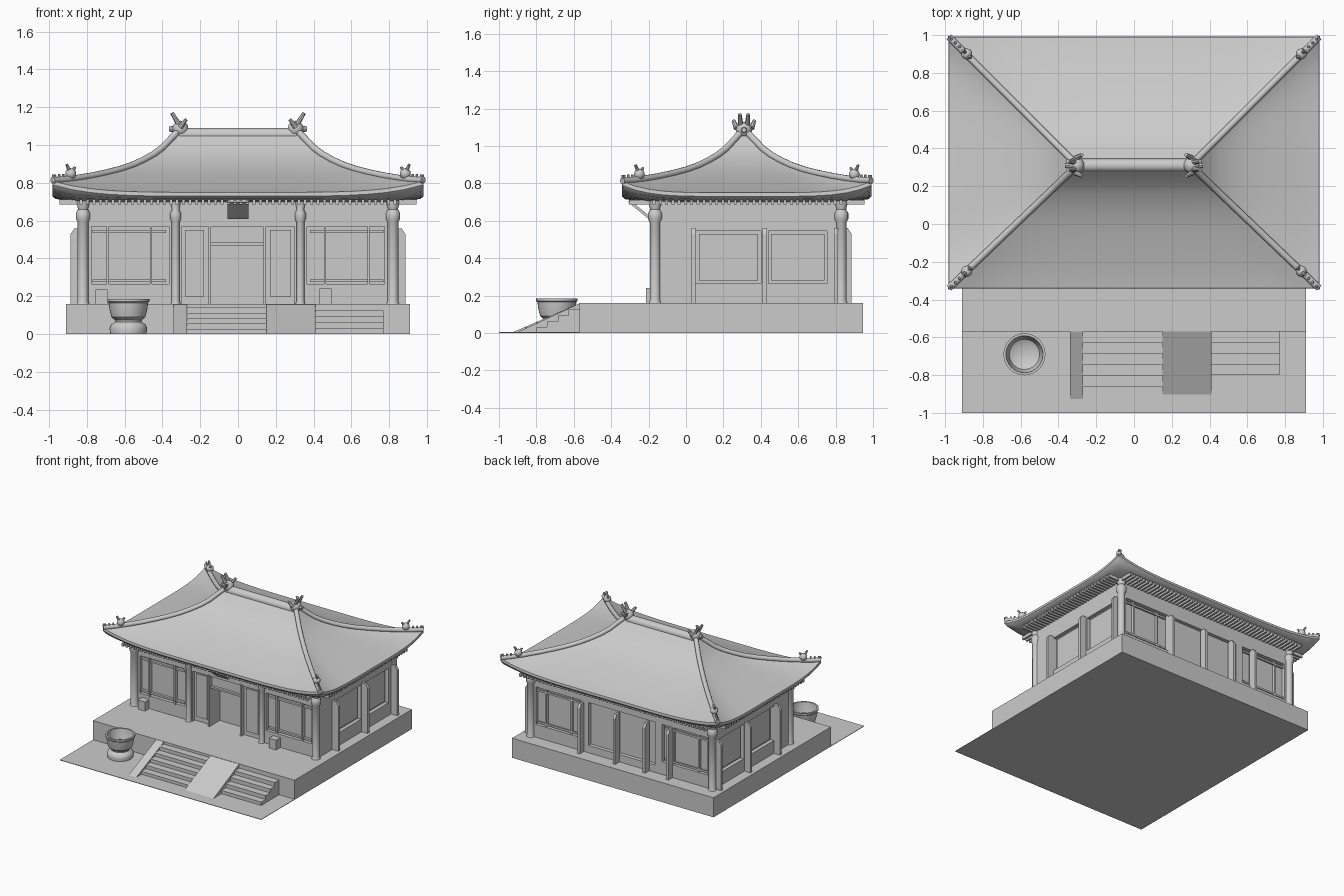
import bpy, bmesh, math
from mathutils import Vector, Matrix

if "Cube" in bpy.data.objects:
    bpy.data.objects.remove(bpy.data.objects["Cube"])


def finish(name, bm, smooth=False):
    bmesh.ops.recalc_face_normals(bm, faces=bm.faces)
    me = bpy.data.meshes.new(name)
    bm.to_mesh(me)
    bm.free()
    ob = bpy.data.objects.new(name, me)
    bpy.context.collection.objects.link(ob)
    if smooth:
        bpy.ops.object.select_all(action='DESELECT')
        ob.select_set(True)
        bpy.context.view_layer.objects.active = ob
        bpy.ops.object.shade_smooth_by_angle(angle=math.radians(35))
    return ob


def add_box(bm, x0, x1, y0, y1, z0, z1):
    m = Matrix.Translation(((x0+x1)/2, (y0+y1)/2, (z0+z1)/2)) @ Matrix.Diagonal((x1-x0, y1-y0, z1-z0, 1))
    bmesh.ops.create_cube(bm, size=1, matrix=m)


def boxes(name, items):
    bm = bmesh.new()
    for b in items:
        add_box(bm, *b)
    return finish(name, bm)


def add_prism(bm, pts, offset):
    """Extrude a planar outline by an offset vector."""
    f = bm.faces.new([bm.verts.new(p) for p in pts])
    r = bmesh.ops.extrude_face_region(bm, geom=[f])
    bmesh.ops.translate(bm, vec=offset, verts=[v for v in r['geom'] if isinstance(v, bmesh.types.BMVert)])


def lathe(name, profile, loc, n=32):
    bm = bmesh.new()
    rings = [[bm.verts.new((loc[0]+r*math.cos(2*math.pi*i/n), loc[1]+r*math.sin(2*math.pi*i/n), loc[2]+z))
              for i in range(n)] for r, z in profile]
    for a, b in zip(rings, rings[1:]):
        for i in range(n):
            bm.faces.new((a[i], a[(i+1) % n], b[(i+1) % n], b[i]))
    bm.faces.new(rings[0])
    bm.faces.new(rings[-1])
    return finish(name, bm, True)


# Terrace and forecourt
boxes("terrace", [(-.91, .91, -.57, .945, 0, .16)])
boxes("forecourt", [(-.91, .91, -1, -.57, 0, .004)])


# Stairs with sloping cheek and central ramp
def stairs(name, x0, x1, y0, top, n):
    d = (-.57 - y0) / n
    boxes(name, [(x0, x1, y0+i*d, -.565, 0, top*(i+1)/n) for i in range(n)])


stairs("main_steps", -.27, .15, -.86, .14, 5)
stairs("side_steps", .41, .77, -.80, .125, 4)
for name, x0, x1, y0 in (("stair_cheek", -.34, -.27, -.935), ("stair_ramp", .15, .41, -.91)):
    bm = bmesh.new()
    add_prism(bm, [(x0, y0, 0), (x0, -.565, 0), (x0, -.565, .16)], (x1-x0, 0, 0))
    finish(name, bm)

# Water urn
lathe("urn", [(.095, 0), (.1, .03), (.092, .05), (.07, .065), (.072, .075), (.09, .09), (.1, .13), (.104, .165),
              (.111, .172), (.111, .185), (.098, .185), (.093, .15), (.08, .105), (.05, .088)], (-.58, -.69, 0))

# Hall body with open doorway
boxes("hall_body", [(-.80, .80, -.03, .80, .16, .71), (-.80, -.15, -.13, -.02, .16, .71),
                    (.14, .80, -.13, -.02, .16, .71), (-.16, .15, -.13, -.02, .47, .71)])

# Wall frames: sills, lintels and posts around the recessed panels
frame = []
for s in (-1, 1):
    a, b = sorted((s*.79, s*.83))
    frame += [(a, b, -.16, .83, .16, .265), (a, b, -.16, .83, .545, .71)]
    for y0, y1 in ((-.16, .05), (.40, .44), (.755, .83)):
        frame.append((a, b, y0, y1, .26, .55))
for y0, y1 in ((-.16, -.12), (.79, .83)):
    frame += [(-.83, .83, y0, y1, .57, .71)]
    for s in (-1, 1):
        for p, q, z0, z1 in ((.30, .83, .16, .265), (.775, .83, .26, .58), (.30, .365, .26, .58)):
            a, b = sorted((s*p, s*q))
            frame.append((a, b, y0, y1, z0, z1))
frame += [(-.30, .30, .79, .83, .16, .22)]
boxes("wall_frames", frame)

# Columns with swollen capitals
for i, (x, y) in enumerate([(x, -.165) for x in (-.82, -.33, .33, .82)] + [(-.82, .83), (.82, .83)]):
    k = 1 if abs(x) > .5 else .75
    lathe(f"column_{i}", [(.034*k, 0), (.028*k, .015), (.028*k, .43), (.038*k, .45), (.038*k, .48),
                          (.026*k, .50), (.034*k, .53), (.034*k, .55)], (x, y, .16), 16)

# Buttress boards with slanted tops on the sides and back
bm = bmesh.new()
prof = [(0, .16), (.06, .16), (.06, .53), (.04, .56), (0, .56)]
for s in (-1, 1):
    for y in (.03, .41, .79):
        add_prism(bm, [(s*(.825+d), y, z) for d, z in prof], (0, .022, 0))
for x in (-.46, -.25, .02, .34):
    add_prism(bm, [(x, .825+d, z) for d, z in prof], (.022, 0, 0))
finish("buttress_boards", bm)

# Window lattices: shutter edges and rails, front and back
win = []
for y0, y1 in ((-.165, -.125), (.795, .822)):
    for s in (-1, 1):
        for x in (.69, .46):
            win.append((s*x-.006, s*x+.006, y0, y1, .255, .575))
        a, b = sorted((s*.38, s*.77))
        win += [(a, b, y0+.015, y1, .275, .29), (a, b, y0+.015, y1, .535, .55)]
boxes("window_shutters", win)

# Raised panels inside the side bays
side = []
for s in (-1, 1):
    for y0, y1 in ((.07, .385), (.455, .74)):
        a, b = sorted((s*.79, s*.81))
        side.append((a, b, y0, y1, .28, .53))
boxes("side_panels", side)

# Door surround and flanking panels
boxes("door_frame", [(-.157, -.143, -.165, -.02, .16, .58), (.133, .147, -.165, -.02, .16, .58),
                     (-.15, .14, -.15, -.12, .47, .485), (-.28, -.18, -.142, -.12, .2, .55),
                     (.17, .28, -.142, -.12, .2, .55)])
boxes("terrace_blocks", [(-.755, -.69, -.215, -.16, .16, .235), (.43, .495, -.215, -.16, .16, .24)])

# Tilted name board without lettering
bm = bmesh.new()
add_prism(bm, [(-.055, -.31, .70), (-.055, -.20, .61), (-.055, -.19, .62), (-.055, -.30, .712)], (.11, 0, 0))
finish("entrance_board", bm)

# Hipped roof: concentric rings with upswept corners
N = 20
RIDGE_Y, EAVE_Y = .31, .325
HIP = [(.03, 1.065), (.08, 1.03), (.15, .98), (.22, .945), (.30, .915), (.38, .89), (.48, .867),
       (.58, .85), (.70, .833), (.82, .82), (.92, .812), (1, .81)]


def ring(bm, hx, hy, cy, z, lift):
    pts = []
    for k in range(4):
        for i in range(N):
            u = -1 + 2*i/N
            x, y = ((u, -1), (1, u), (-u, 1), (-1, -u))[k]
            pts.append(bm.verts.new((x*hx, cy+y*hy, z+lift*abs(u)**5)))
    return pts


def level(s):
    return .30+.68*s, .665*s, RIDGE_Y+(EAVE_Y-RIDGE_Y)*s


bm = bmesh.new()
rings = []
for s, z in HIP:
    lift = .06*s*s
    rings.append(ring(bm, *level(s), z-lift, lift))
for hx, hy, z, lift in ((.982, .667, .73, .06), (.965, .65, .715, .045), (.91, .60, .708, .015), (.82, .50, .70, 0)):
    rings.append(ring(bm, hx, hy, EAVE_Y, z, lift))
for a, b in zip(rings, rings[1:]):
    for i in range(4*N):
        j = (i+1) % (4*N)
        bm.faces.new((a[i], a[j], b[j], b[i]))
bm.faces.new(rings[0])
bm.faces.new(rings[-1])
finish("roof", bm, True)


# Ridge and hip ribs as round tubes
def tube(name, pts, r):
    cu = bpy.data.curves.new(name, 'CURVE')
    cu.dimensions = '3D'
    cu.bevel_depth, cu.bevel_resolution, cu.use_fill_caps = r, 3, True
    sp = cu.splines.new('POLY')
    sp.points.add(len(pts)-1)
    for p, c in zip(sp.points, pts):
        p.co = (*c, 1)
    bpy.context.collection.objects.link(bpy.data.objects.new(name, cu))


tube("main_ridge", [(-.31, RIDGE_Y, 1.055), (.31, RIDGE_Y, 1.055)], .036)
for sx in (-1, 1):
    for sy in (-1, 1):
        path = []
        for s, z in HIP:
            hx, hy, cy = level(s)
            path.append((sx*hx, cy+sy*hy, z+.004))
        tube("hip_rib", path, .018)


# Roof beasts: rounded body with horns
def ornament(name, loc, r, horns):
    bm = bmesh.new()
    bmesh.ops.create_icosphere(bm, subdivisions=2, radius=r, matrix=Matrix.Translation(loc))
    for base, tip, w in horns:
        a, b = Vector(loc)+Vector(base), Vector(loc)+Vector(tip)
        m = Matrix.Translation((a+b)/2) @ (b-a).to_track_quat('Z', 'Y').to_matrix().to_4x4()
        bmesh.ops.create_cone(bm, cap_ends=True, segments=8, radius1=w, radius2=w*.6, depth=(b-a).length, matrix=m)
    finish(name, bm, True)


for sx in (-1, 1):
    ornament("ridge_beast", (sx*.305, RIDGE_Y, 1.085), .044,
             [((0, t*.02, .01), (sx*-.03 if abs(t) > 1.5 else sx*.045, t*.028, .05 if abs(t) > 1.5 else .085), .016)
              for t in (-2, -.8, .8, 2)] + [((0, 0, 0), (sx*.06, 0, .0), .022)])
    for sy in (-1, 1):
        d = Vector((sx*.72, sy*.69, 0))
        z = Vector((0, 0, 1))
        ornament("hip_beast", (sx*.885, EAVE_Y+sy*.575, .848), .03,
                 [((0, 0, 0), d*.03+z*.05, .012), ((0, 0, 0), d*-.03+z*.035, .012)] +
                 [(d*q-z*.025, d*q+z*(.0-.05*(q-.05)), .009) for q in (.055, .085, .115, .128)])

# Rafter ends beneath the eaves
raf = []
for i in range(50):
    x = -.83 + 1.66*i/49
    for a, b in ((-.305, -.15), (.80, .955)):
        raf.append((x-.008, x+.008, a, b, .686, .712))
for i in range(31):
    y = -.17 + 1.0*i/30
    for s in (-1, 1):
        a, b = sorted((s*.80, s*.945))
        raf.append((a, b, y-.008, y+.008, .686, .712))
boxes("rafters", raf)
